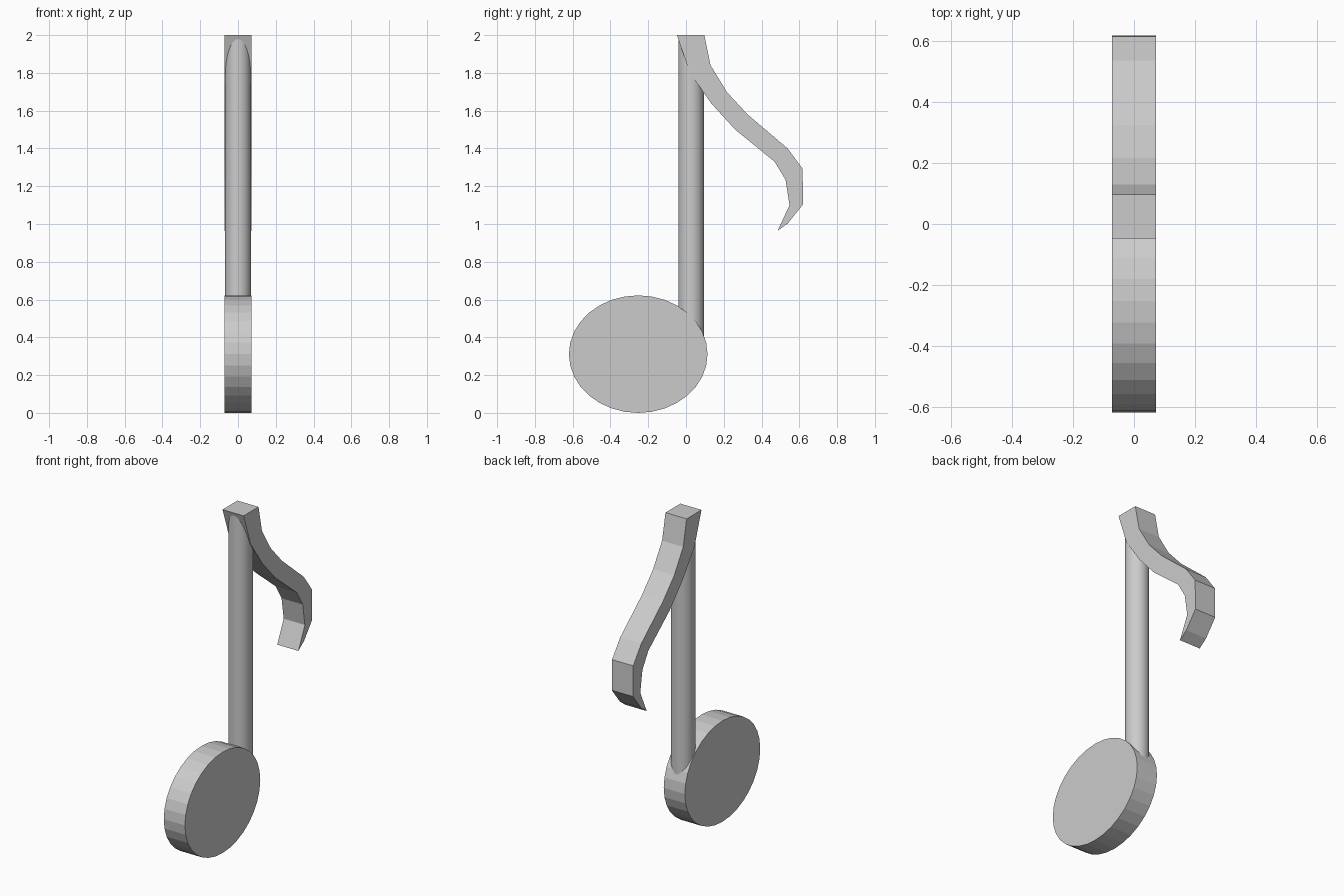
import bpy, bmesh
from math import pi, sin, cos

if "Cube" in bpy.data.objects:
    bpy.data.objects.remove(bpy.data.objects["Cube"])

HALF = 0.072  # half thickness of the flat parts along x


def extrude_profile(name, profile):
    """Closed (y, z) outline extruded along x, flat shaded."""
    bm = bmesh.new()
    face = bm.faces.new([bm.verts.new((-HALF, y, z)) for y, z in profile])
    geom = bmesh.ops.extrude_face_region(bm, geom=[face])["geom"]
    verts = [g for g in geom if isinstance(g, bmesh.types.BMVert)]
    bmesh.ops.translate(bm, verts=verts, vec=(2 * HALF, 0, 0))
    bmesh.ops.recalc_face_normals(bm, faces=bm.faces)
    mesh = bpy.data.meshes.new(name)
    bm.to_mesh(mesh)
    bm.free()
    obj = bpy.data.objects.new(name, mesh)
    bpy.context.collection.objects.link(obj)
    return obj


# Oval note head
SIDES = 32
extrude_profile("note_head", [
    (-0.253 + 0.367 * cos(2 * pi * i / SIDES), 0.311 + 0.311 * sin(2 * pi * i / SIDES))
    for i in range(SIDES)])

# Curved flag: outer edge down to the tip, then inner edge back up
extrude_profile("flag", [
    (0.097, 2.0), (0.13, 1.84), (0.217, 1.698), (0.326, 1.58), (0.538, 1.40),
    (0.617, 1.293), (0.62, 1.105), (0.54, 1.004), (0.485, 0.964),
    (0.548, 1.10), (0.527, 1.234), (0.469, 1.33), (0.26, 1.50),
    (0.135, 1.637), (0.02, 1.80), (-0.048, 2.0)])

# Round stem, ends buried in the head and the flag
BOTTOM, TOP = 0.33, 1.985
bpy.ops.mesh.primitive_cylinder_add(
    vertices=32, radius=0.068, depth=TOP - BOTTOM,
    location=(0, 0.027, (TOP + BOTTOM) / 2))
stem = bpy.context.object
stem.name = "stem"
bpy.ops.object.shade_smooth_by_angle()
